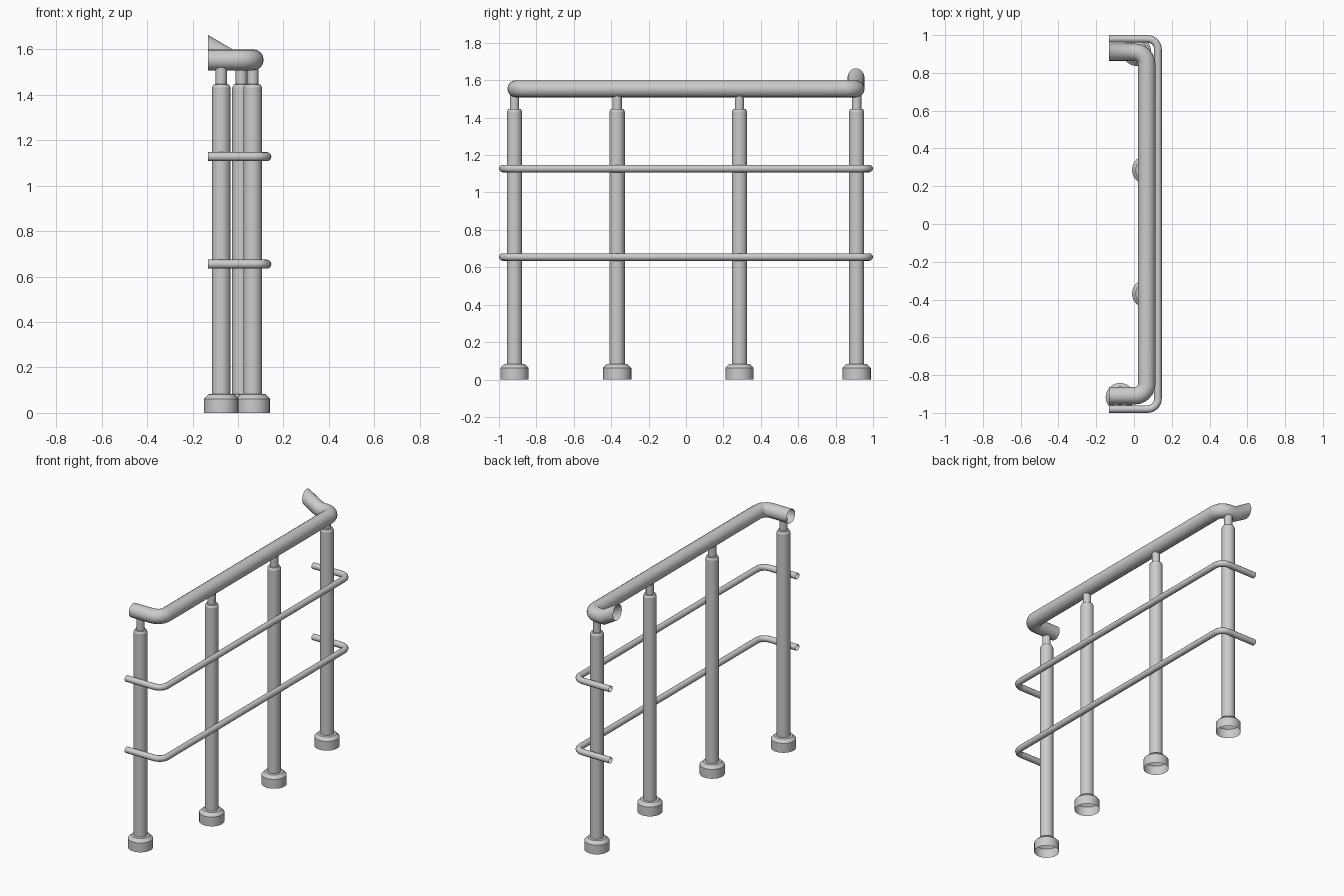
import bpy, bmesh, math
from mathutils import Vector

if "Cube" in bpy.data.objects:
    bpy.data.objects.remove(bpy.data.objects["Cube"])


def finish(bm, name, angle=35):
    bmesh.ops.recalc_face_normals(bm, faces=bm.faces)
    me = bpy.data.meshes.new(name)
    bm.to_mesh(me)
    bm.free()
    ob = bpy.data.objects.new(name, me)
    bpy.context.collection.objects.link(ob)
    bpy.ops.object.select_all(action='DESELECT')
    ob.select_set(True)
    bpy.context.view_layer.objects.active = ob
    bpy.ops.object.shade_smooth_by_angle(angle=math.radians(angle))
    return ob


def bridge(bm, rings):
    for a, b in zip(rings, rings[1:]):
        n = len(a)
        for i in range(n):
            bm.faces.new((a[i], a[(i + 1) % n], b[(i + 1) % n], b[i]))


def circle(n):
    return [(math.cos(2 * math.pi * i / n), math.sin(2 * math.pi * i / n)) for i in range(n)]


def lathe(name, profile, x, y, n=24):
    bm = bmesh.new()
    rings = [[bm.verts.new((x + r * c, y + r * s, z)) for c, s in circle(n)] for r, z in profile]
    bridge(bm, rings)
    return finish(bm, name, 25)


def pipe(name, path, radius, n=16):
    """Open tube with mitred joints; both ends are cut square to x."""
    pts = [Vector(p) for p in path]
    ring = [pts[0] + Vector((0, radius * c, radius * s)) for c, s in circle(n)]
    bm = bmesh.new()
    rings = [[bm.verts.new(p) for p in ring]]
    for i in range(1, len(pts)):
        d = (pts[i] - pts[i - 1]).normalized()
        if i < len(pts) - 1:
            normal = d + (pts[i + 1] - pts[i]).normalized()
        else:
            normal = Vector((1, 0, 0))
        ring = [p + d * ((pts[i] - p).dot(normal) / d.dot(normal)) for p in ring]
        rings.append([bm.verts.new(p) for p in ring])
    bridge(bm, rings)
    return finish(bm, name, 40)


def u_path(x_end, x, y, z, r, steps=6):
    """U-shaped plan path with rounded corners."""
    arc = [(x - r + r * math.sin(t), -y + r - r * math.cos(t), z)
           for t in (math.pi / 2 * i / steps for i in range(steps + 1))]
    back = [(px, -py, pz) for px, py, pz in reversed(arc)]
    return [(x_end, -y, z)] + arc + back + [(x_end, y, z)]


# Posts: open flared foot, shaft, chamfered top and thin neck
post_profile = [(.076, 0), (.076, .062), (.056, .082), (.041, .084),
                (.041, 1.432), (.034, 1.446), (.025, 1.447), (.025, 1.52)]
for i, (x, y) in enumerate([(-.074, -.917), (.065, -.368), (.065, .286), (.015, .912)]):
    lathe(f"post_{i + 1}", post_profile, x, y)

# Handrail, its back end kinked upward
path = u_path(-.133, .067, .909, 1.554, .062)
path[-1:] = [(-.036, .909, 1.554), (-.133, .909, 1.611)]
pipe("handrail", path, .046)

# Two thin lower rails
for name, z in (("upper_rail", 1.128), ("lower_rail", .655)):
    pipe(name, u_path(-.133, .127, .98, z, .055), .02, 12)
